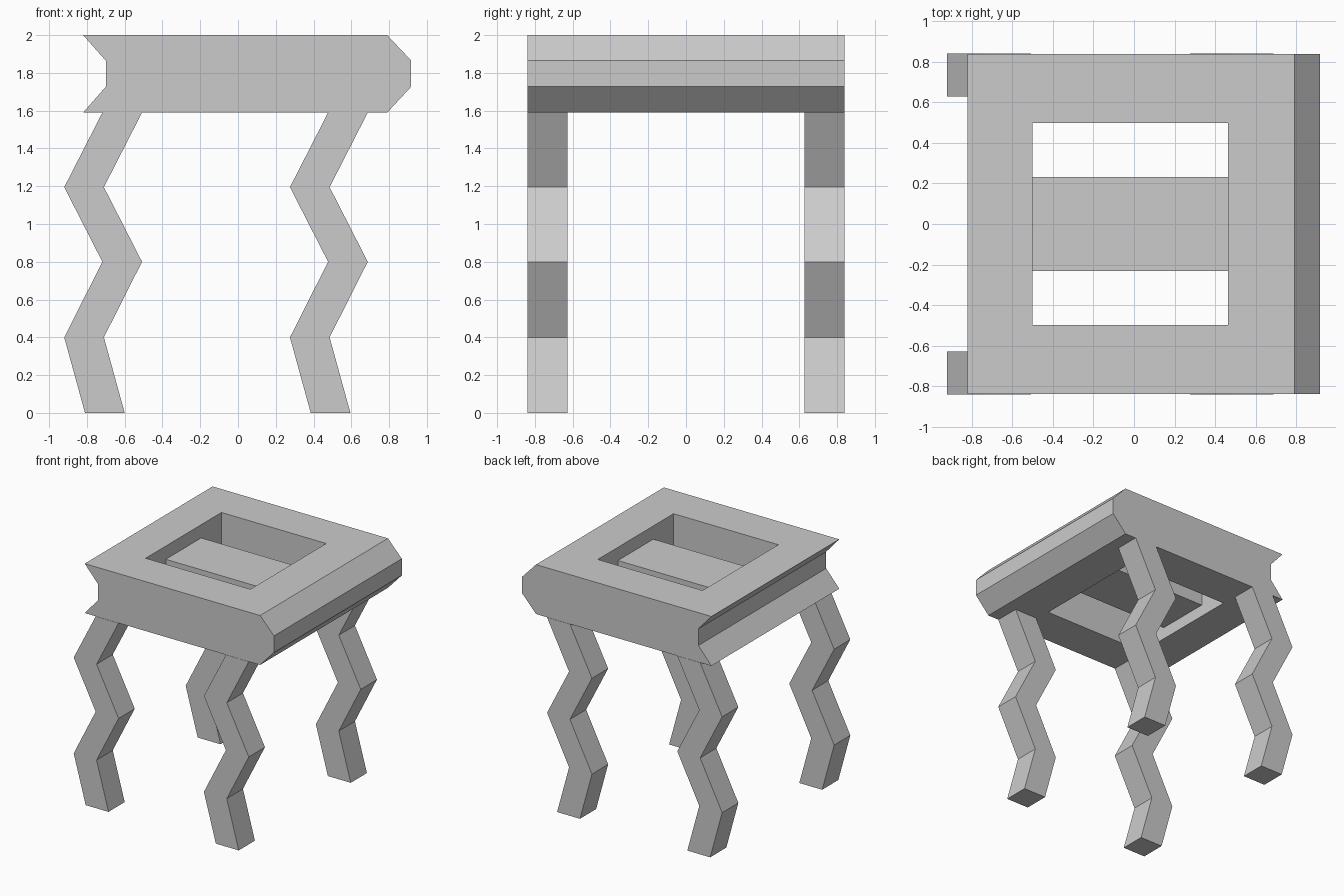
import bpy
import bmesh

if "Cube" in bpy.data.objects:
    bpy.data.objects.remove(bpy.data.objects["Cube"])


def extrude_profile(name, profile, y0, y1):
    """Closed x-z profile extruded along y."""
    bm = bmesh.new()
    face = bm.faces.new([bm.verts.new((x, y0, z)) for x, z in profile])
    moved = bmesh.ops.extrude_face_region(bm, geom=[face])["geom"]
    bmesh.ops.translate(bm, vec=(0, y1 - y0, 0),
                        verts=[v for v in moved if isinstance(v, bmesh.types.BMVert)])
    if face.is_valid and len(bm.faces) == len(profile) + 1:
        bm.faces.new([v for v in face.verts])
    bmesh.ops.recalc_face_normals(bm, faces=bm.faces[:])
    mesh = bpy.data.meshes.new(name)
    bm.to_mesh(mesh)
    bm.free()
    obj = bpy.data.objects.new(name, mesh)
    bpy.context.collection.objects.link(obj)
    return obj


def box_profile(x0, x1, z0, z1):
    return [(x0, z0), (x1, z0), (x1, z1), (x0, z1)]


# Seat frame: notched on the left, chamfered on the right
seat = extrude_profile("seat_frame", [
    (-0.82, 1.59), (0.79, 1.59), (0.917, 1.727), (0.917, 1.865),
    (0.79, 2.0), (-0.82, 2.0), (-0.70, 1.865), (-0.70, 1.727)], -0.838, 0.838)

# Rectangular opening through the seat
cutter = extrude_profile("seat_opening_cutter", box_profile(-0.5, 0.462, 1.4, 2.2), -0.497, 0.497)
cutter.hide_render = True
cutter.hide_set(True)
cutter.display_type = 'WIRE'
cut = seat.modifiers.new("opening", 'BOOLEAN')
cut.operation = 'DIFFERENCE'
cut.solver = 'EXACT'
cut.object = cutter

# Recessed bar across the opening
extrude_profile("seat_bar", box_profile(-0.5, 0.462, 1.69, 1.89), -0.232, 0.232)

# Zigzag legs
zigzag = [(-0.81, 0), (-0.92, 0.4), (-0.718, 0.8), (-0.92, 1.195), (-0.718, 1.59)]
width = 0.21
for side, dx in (("left", 0.0), ("right", 1.195)):
    profile = [(x + dx, z) for x, z in zigzag]
    profile += [(x + dx + width, z) for x, z in reversed(zigzag)]
    for end, y0, y1 in (("front", -0.84, -0.628), ("back", 0.628, 0.84)):
        extrude_profile(f"{end}_{side}_leg", profile, y0, y1)
